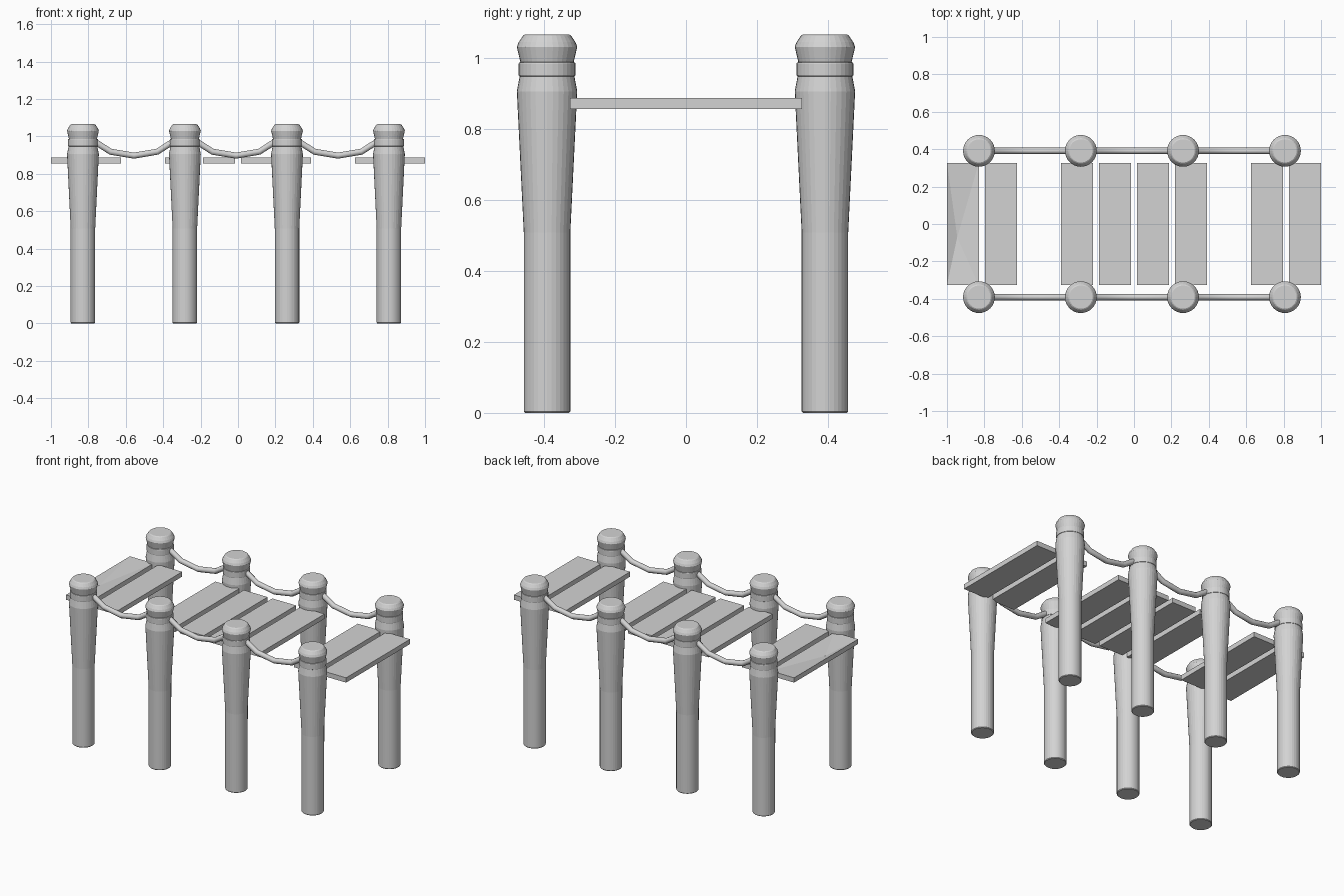
import bpy, bmesh, math
from mathutils import Vector

if "Cube" in bpy.data.objects:
    bpy.data.objects.remove(bpy.data.objects["Cube"])

grey = bpy.data.materials.new("plain grey")
grey.diffuse_color = (0.65, 0.65, 0.65, 1)
grey.use_nodes = True
grey.node_tree.nodes["Principled BSDF"].inputs["Base Color"].default_value = grey.diffuse_color

POST_X = [-0.829, -0.284, 0.262, 0.807]
POST_Y = 0.391


def finish(bm, name):
    bmesh.ops.recalc_face_normals(bm, faces=bm.faces)
    mesh = bpy.data.meshes.new(name)
    bm.to_mesh(mesh)
    bm.free()
    mesh.materials.append(grey)
    ob = bpy.data.objects.new(name, mesh)
    bpy.context.collection.objects.link(ob)
    return ob


def skin(rings, name):
    """Closed tube through equal-length rings of points."""
    bm = bmesh.new()
    vs = [[bm.verts.new(p) for p in r] for r in rings]
    n = len(vs[0])
    for a, b in zip(vs, vs[1:]):
        for i in range(n):
            j = (i + 1) % n
            bm.faces.new((a[i], a[j], b[j], b[i]))
    bm.faces.new(vs[0])
    bm.faces.new(vs[-1])
    return finish(bm, name)


# turned posts: (radius, height) profile with grooved neck and band
PROFILE = [(0.062, 0), (0.0655, 0.004), (0.0655, 0.508), (0.085, 0.905),
           (0.077, 0.947), (0.079, 0.948), (0.080, 0.951), (0.080, 0.982),
           (0.079, 0.986), (0.075, 0.987), (0.085, 1.030), (0.080, 1.043),
           (0.068, 1.061), (0.062, 1.065)]
SIDES = 32


def post(x, y, name):
    skin([[(x + r * math.cos(2 * math.pi * i / SIDES),
            y + r * math.sin(2 * math.pi * i / SIDES), z)
           for i in range(SIDES)] for r, z in PROFILE], name)


# sagging ropes: (offset from mid span, height)
SAG = [(-0.215, 0.973), (-0.195, 0.963), (-0.125, 0.918), (0, 0.897),
       (0.125, 0.918), (0.195, 0.963), (0.215, 0.973)]


def rope(x, y, name):
    pts = [Vector((x + dx, y, z)) for dx, z in SAG]
    rings = []
    for k, p in enumerate(pts):
        t = (pts[min(k + 1, len(pts) - 1)] - pts[max(k - 1, 0)]).normalized()
        side = Vector((0, 1, 0))
        up = t.cross(side)
        rings.append([p + 0.017 * (math.cos(a) * side + math.sin(a) * up)
                      for a in (2 * math.pi * i / 10 for i in range(10))])
    ob = skin(rings, name)
    for f in ob.data.polygons:
        f.use_smooth = len(f.vertices) == 4


for side, y in (("front", -POST_Y), ("back", POST_Y)):
    for i, x in enumerate(POST_X):
        post(x, y, f"{side}_post_{i + 1}")
    for i, (a, b) in enumerate(zip(POST_X, POST_X[1:])):
        rope((a + b) / 2, y, f"{side}_rope_{i + 1}")

# deck planks, with two missing; the first has a dented top
for i in range(10):
    if i in (2, 7):
        continue
    x0 = -1 + i * (1.83 / 9)
    bm = bmesh.new()
    bmesh.ops.create_cube(bm, size=1)
    for v in bm.verts:
        v.co = (x0 + 0.085 + v.co.x * 0.17, v.co.y * 0.652, 0.8705 + v.co.z * 0.031)
    if i == 0:
        top = max(bm.faces, key=lambda f: f.calc_center_median().z)
        res = bmesh.ops.poke(bm, faces=[top])
        res["verts"][0].co = (-0.945, -0.07, 0.862)
    finish(bm, f"plank_{i + 1}")
